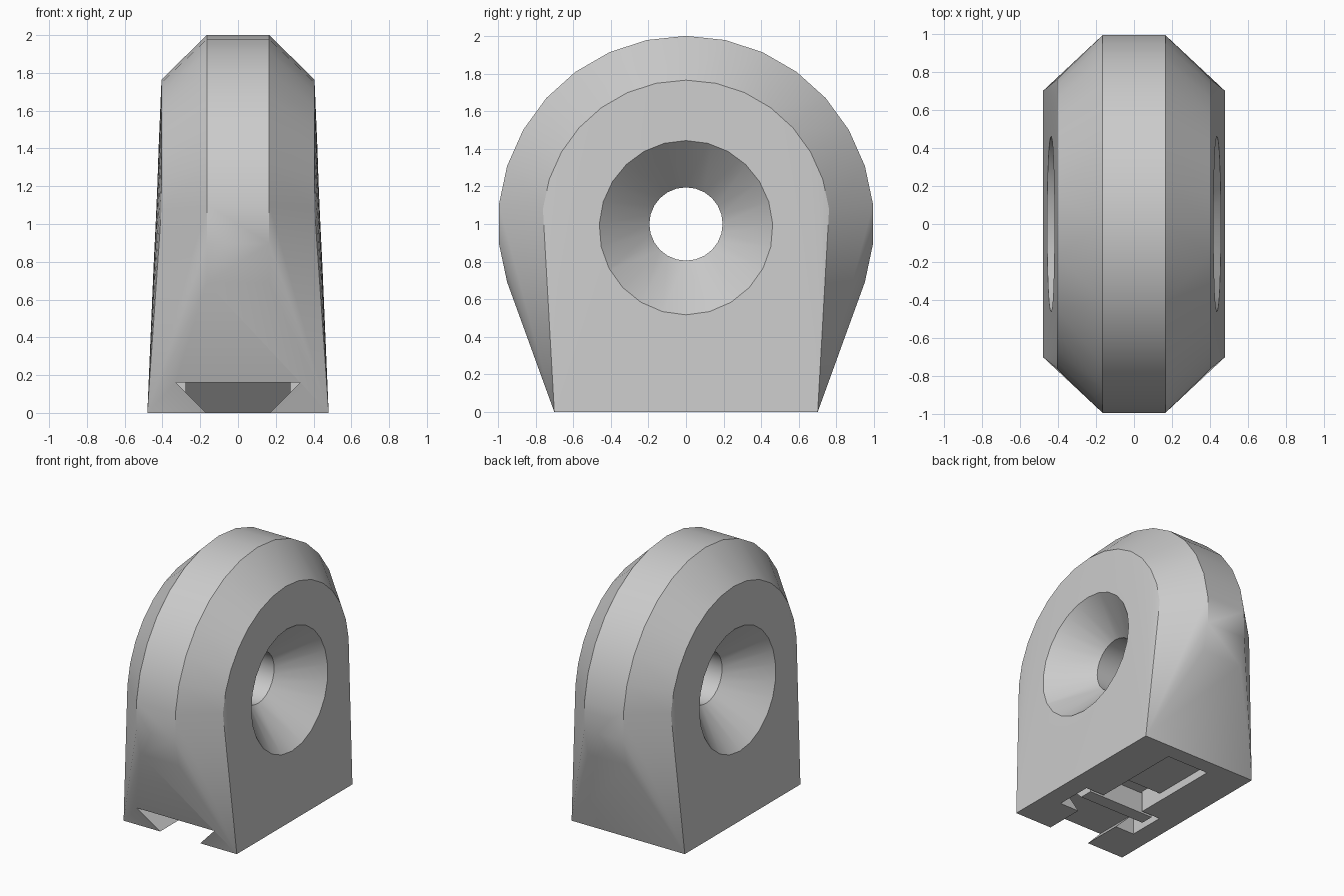
import bpy
import bmesh
from math import sin, cos, pi, radians

cube = bpy.data.objects.get("Cube")
if cube:
    bpy.data.objects.remove(cube, do_unlink=True)

grey = bpy.data.materials.new("plain grey")
grey.use_nodes = True
grey.diffuse_color = (0.6, 0.6, 0.6, 1)
grey.node_tree.nodes["Principled BSDF"].inputs["Base Color"].default_value = (0.6, 0.6, 0.6, 1)


def finish(name, bm):
    bmesh.ops.recalc_face_normals(bm, faces=bm.faces)
    mesh = bpy.data.meshes.new(name)
    bm.to_mesh(mesh)
    bm.free()
    mesh.materials.append(grey)
    obj = bpy.data.objects.new(name, mesh)
    bpy.context.collection.objects.link(obj)
    return obj


def ring(x, radius, sides):
    """Circle of points around the x axis at the hole's height."""
    steps = [2 * pi * i / sides for i in range(sides)]
    return [(x, radius * sin(a), 1 + radius * cos(a)) for a in steps]


def hull(name, points):
    """Solid convex shape around the points."""
    bm = bmesh.new()
    verts = [bm.verts.new(p) for p in points]
    result = bmesh.ops.convex_hull(bm, input=verts)
    spare = set(result["geom_interior"]) | set(result["geom_unused"])
    bmesh.ops.delete(bm, geom=[v for v in spare if isinstance(v, bmesh.types.BMVert)], context="VERTS")
    bmesh.ops.dissolve_limit(bm, angle_limit=0.002, verts=bm.verts, edges=bm.edges)
    return finish(name, bm)


def block(name, half_x, y0, y1, z0, z1):
    return hull(name, [(x, y, z) for x in (-half_x, half_x) for y in (y0, y1) for z in (z0, z1)])


def lathe(name, profile, sides):
    """Closed solid of revolution around the x axis."""
    bm = bmesh.new()
    rings = [[bm.verts.new(p) for p in ring(x, r, sides)] for x, r in profile]
    for a, b in zip(rings, rings[1:]):
        for i in range(sides):
            j = (i + 1) % sides
            bm.faces.new((a[i], a[j], b[j], b[i]))
    bm.faces.new(rings[0])
    bm.faces.new(rings[-1])
    return finish(name, bm)


# Body: chamfered disc blended into a rectangular foot
points = [(x, y, 0) for x in (-0.48, 0.48) for y in (-0.7, 0.7)]
for side in (-1, 1):
    points += ring(side * 0.165, 1.0, 30) + ring(side * 0.405, 0.765, 30)
body = hull("body", points)

# Cutters: countersunk hole, dovetail groove, latch pocket, rear slot
cutters = [
    lathe("hole_cutter", [(-0.6, 0.625), (-0.17, 0.195), (0.17, 0.195), (0.6, 0.625)], 24),
    hull("groove_cutter", [(s * x, y, z) for s in (-1, 1) for y in (-1.0, -0.3)
                           for x, z in ((0.12, -0.05), (0.33, 0.16))]),
    block("pocket_cutter", 0.33, -0.4, -0.12, -0.05, 0.16),
    block("slot_cutter", 0.175, -0.2, 0.58, -0.05, 0.06),
    block("deep_slot_cutter", 0.175, -0.2, 0.07, -0.05, 0.16),
]
bpy.context.view_layer.objects.active = body
for cutter in cutters:
    cutter.hide_render = True
    mod = body.modifiers.new(cutter.name, "BOOLEAN")
    mod.operation = "DIFFERENCE"
    mod.solver = "EXACT"
    mod.object = cutter
    bpy.ops.object.modifier_apply(modifier=mod.name)
    bpy.data.objects.remove(cutter, do_unlink=True)

# Latch: ramped bar hanging in the pocket
latch = hull("latch", [(x, y, z) for x in (-0.277, 0.277)
                       for y, z in ((-0.4, 0.161), (-0.24, 0), (-0.14, 0), (-0.14, 0.161))])

# Smooth the curved body, keep its edges sharp
bpy.ops.object.select_all(action="DESELECT")
body.select_set(True)
bpy.context.view_layer.objects.active = body
bpy.ops.object.shade_smooth_by_angle(angle=radians(30))
